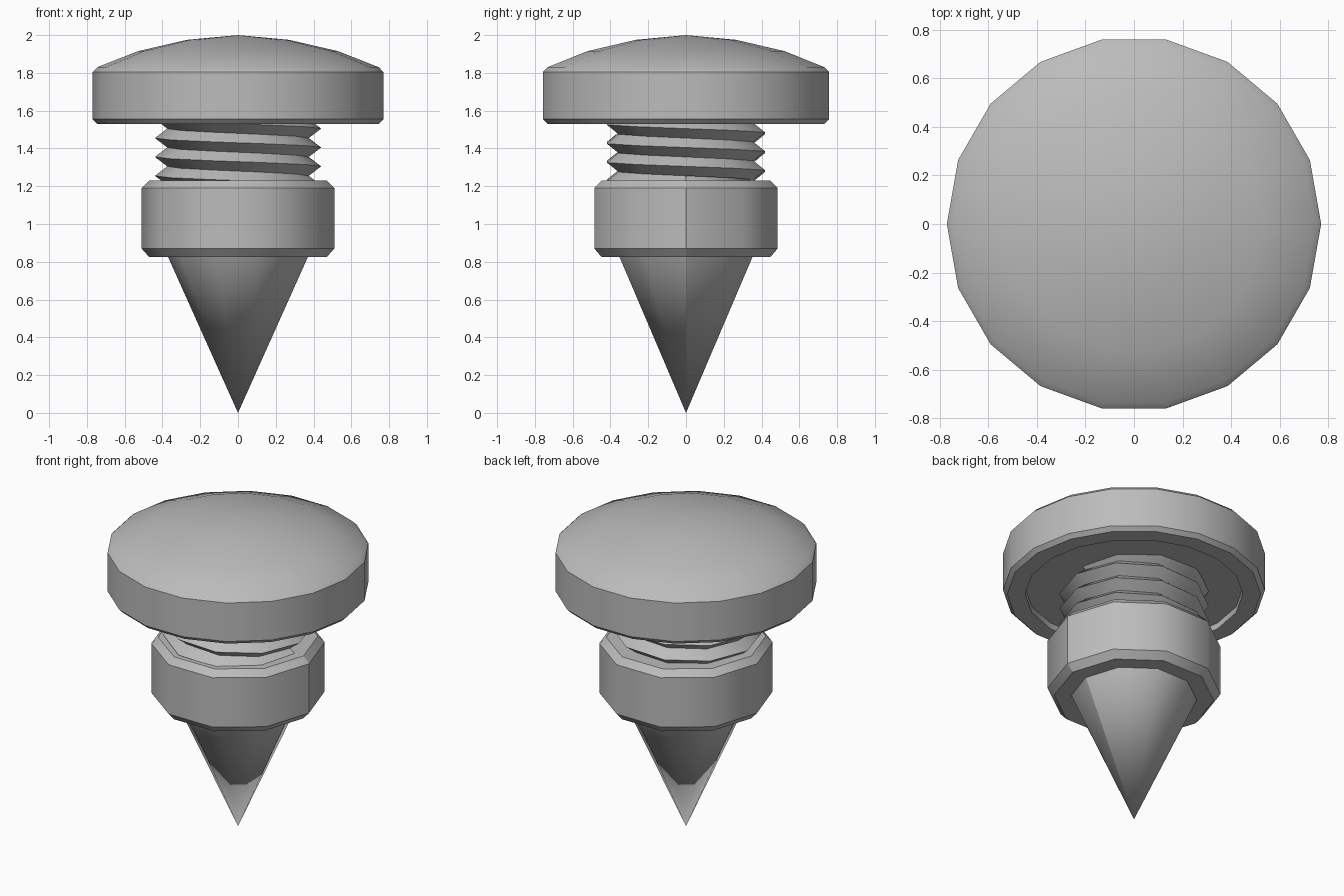
import bpy, bmesh
from math import pi, radians
from mathutils import Vector

cube = bpy.data.objects.get("Cube")
if cube:
    bpy.data.objects.remove(cube, do_unlink=True)

grey = bpy.data.materials.new("plain grey")
grey.use_nodes = True
colour = (0.5, 0.5, 0.5, 1)
grey.diffuse_color = colour
grey.node_tree.nodes["Principled BSDF"].inputs["Base Color"].default_value = colour


def revolve(name, profile, sides, turns=1, pitch=0.0, seam=False):
    """Spin an (r, z) profile about z; a pitch makes it a helix."""
    bm = bmesh.new()
    verts = [bm.verts.new((r, 0, z)) for r, z in profile]
    edges = [bm.edges.new(pair) for pair in zip(verts, verts[1:])]
    bmesh.ops.spin(bm, geom=verts + edges, cent=(0, 0, 0), axis=(0, 0, 1),
                   dvec=Vector((0, 0, pitch / sides)),
                   angle=-2 * pi * turns, steps=sides * turns)
    # Close the poles, and the seam unless it stays split
    weld = [v for v in bm.verts if not seam or v.co.xy.length < 1e-4]
    bmesh.ops.remove_doubles(bm, verts=weld, dist=1e-4)
    bmesh.ops.recalc_face_normals(bm, faces=bm.faces)
    mesh = bpy.data.meshes.new(name)
    bm.to_mesh(mesh)
    bm.free()
    mesh.materials.append(grey)
    mesh.shade_smooth()
    mesh.set_sharp_from_angle(angle=radians(37))
    obj = bpy.data.objects.new(name, mesh)
    bpy.context.collection.objects.link(obj)
    return obj


# Domed cap with chamfered rim and recessed underside
revolve("cap", [(0, 2), (0.27, 1.975), (0.53, 1.915), (0.745, 1.83),
                (0.77, 1.805), (0.77, 1.555), (0.745, 1.53),
                (0.64, 1.53), (0.64, 1.57), (0, 1.57)], 18)

# Threaded shank: helix around a plain core
revolve("thread", [(0.375, 1.155), (0.44, 1.205), (0.375, 1.255)], 10,
        turns=4, pitch=0.1)
revolve("core", [(0, 1.6), (0.36, 1.6), (0.36, 1.15), (0, 1.15)], 10)

# Chamfered collar
revolve("collar", [(0, 1.23), (0.47, 1.23), (0.51, 1.19), (0.51, 0.87),
                   (0.47, 0.825), (0, 0.825)], 10, seam=True)

# Pointed tip
revolve("spike", [(0, 0.83), (0.37, 0.825), (0, 0)], 10, seam=True)
